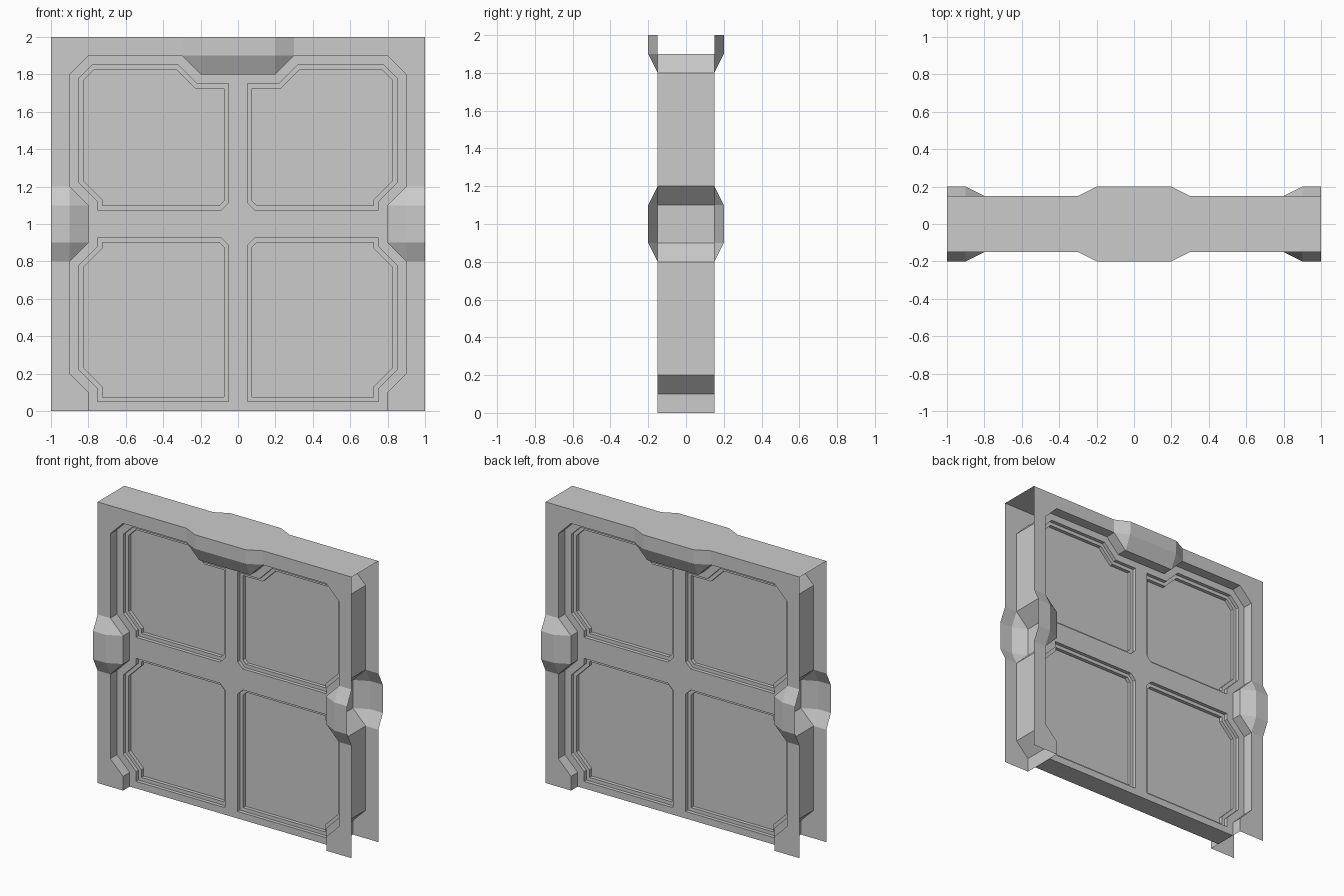
import bpy, bmesh
from mathutils import Vector

if "Cube" in bpy.data.objects:
    bpy.data.objects.remove(bpy.data.objects["Cube"])

FRONT = -0.15                      # plane of the frame plates
LAYERS = (-0.075, -0.05, -0.025)   # panel face, pane ledge, pane


def make_object(name, bm, mirror=(False, False, False)):
    mesh = bpy.data.meshes.new(name)
    bm.to_mesh(mesh)
    bm.free()
    ob = bpy.data.objects.new(name, mesh)
    bpy.context.collection.objects.link(ob)
    if any(mirror):
        m = ob.modifiers.new("mirror", 'MIRROR')
        m.use_axis = mirror
        m.merge_threshold = 0.0005
    return ob


def face(bm, pts):
    return bm.faces.new([bm.verts.new(p) for p in pts])


def face_front(bm):
    bmesh.ops.remove_doubles(bm, verts=bm.verts, dist=0.0005)
    bm.normal_update()
    for f in bm.faces:
        if f.normal.y > 0:
            f.normal_flip()


def flat(pts, y):
    return [(x, y, z) for x, z in pts]


def inset(pts, d):
    """Offset a closed counter-clockwise outline inwards with mitred corners."""
    out = []
    for i, p in enumerate(pts):
        p, a, b = Vector(p), Vector(pts[i - 1]), Vector(pts[(i + 1) % len(pts)])
        e1, e2 = (p - a).normalized(), (b - p).normalized()
        n1, n2 = Vector((-e1.y, e1.x)), Vector((-e2.y, e2.x))
        out.append(tuple(p + (n1 + n2) * d / (1 + n1.dot(n2))))
    return out


# Opening outline, right half from the bottom up
half = [(.8, 0), (.8, .1), (.9, .2), (.9, .8), (.8, .9), (.8, 1.1), (.9, 1.2),
        (.9, 1.8), (.8, 1.9), (.3, 1.9), (.2, 1.8)]
opening = half + [(-x, z) for x, z in reversed(half)]


# Frame plates: flat parts plus chamfered bumps
def bump(bm, a, place):
    b = a + .1
    face(bm, [place(-a, 0, .05), place(a, 0, .05), place(a, .1, .05), place(-a, .1, .05)])
    face(bm, [place(-a, .1, .05), place(a, .1, .05), place(a, .2, 0), place(-a, .2, 0)])
    for s in (-1, 1):
        face(bm, [place(s*a, 0, .05), place(s*b, 0, 0), place(s*b, .1, 0), place(s*a, .1, .05)])
        face(bm, [place(s*a, .1, .05), place(s*b, .1, 0), place(s*a, .2, 0)])


bm = bmesh.new()
face(bm, flat([(1, 0), (1, .8)] + half[3::-1], FRONT))
face(bm, flat([(1, 1.2), (1, 2), (.3, 2)] + half[9:5:-1], FRONT))
bump(bm, .1, lambda u, v, h: (1 - v, FRONT - h, 1 + u))
face_front(bm)
make_object("frame_plates", bm, (True, True, False))

bm = bmesh.new()
bump(bm, .2, lambda u, v, h: (u, FRONT - h, 2 - v))
face_front(bm)
make_object("top_bumps", bm, (False, True, False))

# Top cap follows the bump outline
bm = bmesh.new()
edge = [(-1, -.15), (-.3, -.15), (-.2, -.2), (.2, -.2), (.3, -.15), (1, -.15)]
face(bm, [(x, y, 2) for x, y in edge] + [(-x, -y, 2) for x, y in edge])
make_object("top_cap", bm)

# Inner walls of the opening
bm = bmesh.new()
for (x0, z0), (x1, z1) in zip(opening, opening[1:]):
    face(bm, [(x0, FRONT, z0), (x0, -FRONT, z0), (x1, -FRONT, z1), (x1, FRONT, z1)])
bmesh.ops.remove_doubles(bm, verts=bm.verts, dist=0.0005)
make_object("opening_walls", bm)

# Infill panel with four stepped panes, counter-clockwise outlines seen from the front
lower = [(.05, .05), (.75, .05), (.75, .12), (.85, .22), (.85, .78), (.75, .88),
         (.75, .925), (.09, .925), (.05, .885)]
upper = [(.09, 1.075), (.75, 1.075), (.75, 1.12), (.85, 1.22), (.85, 1.78), (.78, 1.85),
         (.32, 1.85), (.22, 1.75), (.05, 1.75), (.05, 1.115)]
panes = [lower, upper] + [[(-x, z) for x, z in reversed(p)] for p in (lower, upper)]


def ring(bm, pts, y):
    vs = [bm.verts.new(p) for p in flat(pts, y)]
    return [bm.edges.new((vs[i - 1], vs[i])) for i in range(len(vs))]


def band(bm, p, yp, q, yq):
    for i in range(len(p)):
        face(bm, flat([p[i - 1], p[i]], yp) + flat([q[i], q[i - 1]], yq))


bm = bmesh.new()
edges = ring(bm, opening, LAYERS[0])
for p in panes:
    edges += ring(bm, p, LAYERS[0])
bmesh.ops.triangle_fill(bm, use_beauty=True, edges=edges, normal=(0, -1, 0))
face_front(bm)
for p in panes:
    q = inset(p, .025)
    band(bm, p, LAYERS[0], p, LAYERS[1])
    band(bm, p, LAYERS[1], q, LAYERS[1])
    band(bm, q, LAYERS[1], q, LAYERS[2])
    face(bm, flat(q, LAYERS[2]))
bmesh.ops.remove_doubles(bm, verts=bm.verts, dist=0.0005)
make_object("infill_panel", bm, (False, True, False))

# Underside of the panel
bm = bmesh.new()
y = LAYERS[0]
face(bm, [(-.8, y, 0), (-.8, -y, 0), (.8, -y, 0), (.8, y, 0)])
make_object("panel_underside", bm)
